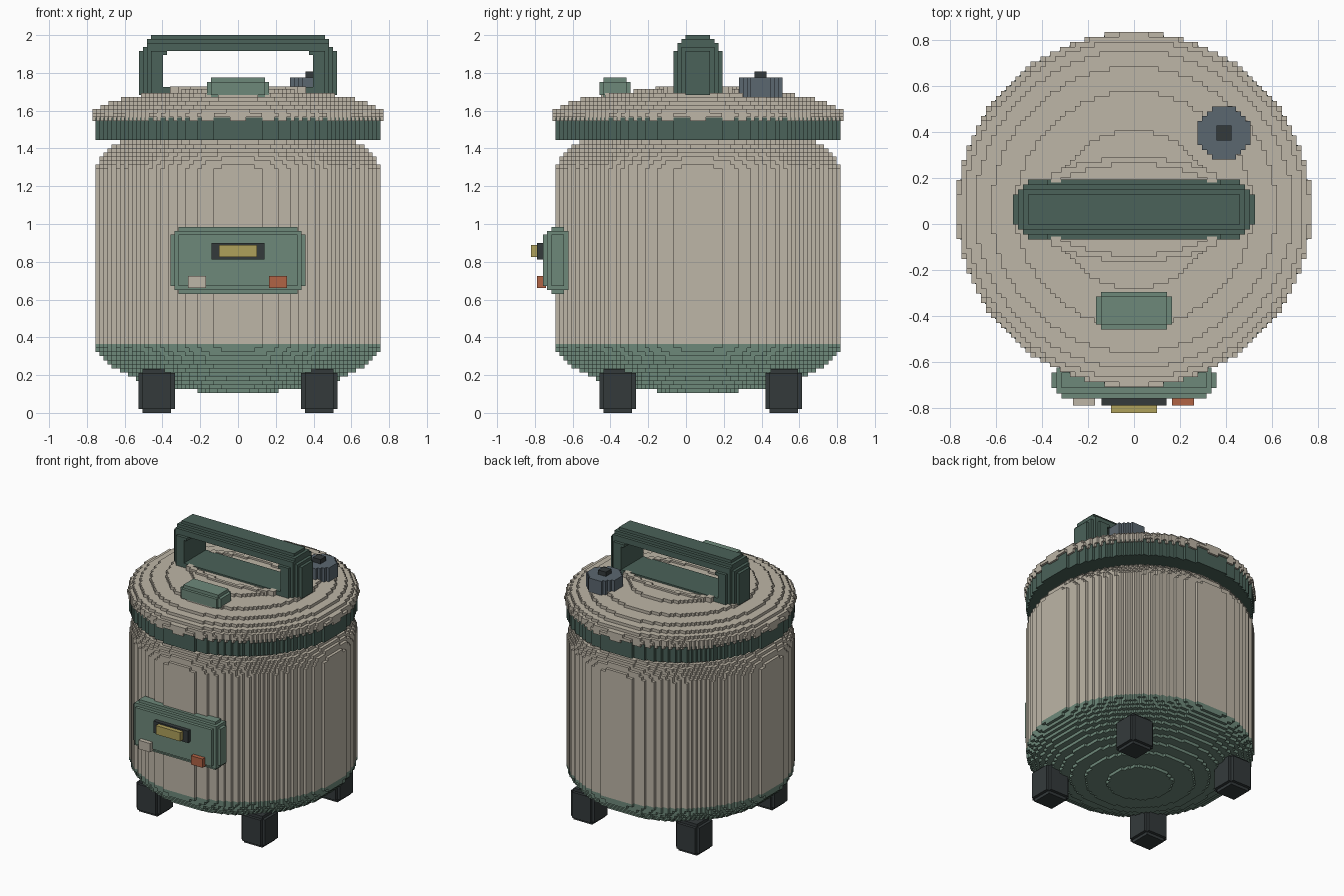
import bpy
import math

if "Cube" in bpy.data.objects:
    bpy.data.objects.remove(bpy.data.objects["Cube"], do_unlink=True)

STEP = 0.0215          # block size
CY = 0.063             # y of the pot's axis
R = 0.755              # pot radius


def material(name, rgb):
    m = bpy.data.materials.new(name)
    m.use_nodes = True
    col = (*rgb, 1.0)
    m.diffuse_color = col
    m.node_tree.nodes["Principled BSDF"].inputs["Base Color"].default_value = col
    return m


BEIGE = material("beige", (0.51, 0.465, 0.385))
SAGE = material("sage_green", (0.155, 0.25, 0.195))
PINE = material("dark_green", (0.069, 0.122, 0.10))
BLACK = material("charcoal", (0.034, 0.042, 0.044))
SLATE = material("slate_grey", (0.105, 0.135, 0.16))
GOLD = material("mustard", (0.43, 0.355, 0.105))
RUST = material("rust_orange", (0.44, 0.125, 0.06))


def blocks(name, mat, lo, hi, inside=None, step=STEP):
    """Fill a box with small blocks where inside(x, y, z) holds; skin them with merged strips."""
    n = [max(1, round((hi[i] - lo[i]) / step)) for i in range(3)]
    size = [(hi[i] - lo[i]) / n[i] for i in range(3)]
    cells = set()
    for i in range(n[0]):
        x = lo[0] + (i + 0.5) * size[0]
        for j in range(n[1]):
            y = lo[1] + (j + 0.5) * size[1]
            for k in range(n[2]):
                if inside is None or inside(x, y, lo[2] + (k + 0.5) * size[2]):
                    cells.add((i, j, k))

    index, verts, faces = {}, [], []

    def vert(p):
        if p not in index:
            index[p] = len(verts)
            verts.append([lo[a] + p[a] * size[a] for a in range(3)])
        return index[p]

    def moved(c, axis, d):
        return tuple(c[a] + (d if a == axis else 0) for a in range(3))

    # side strips run along z, top and bottom strips along x
    for axis, run, across in ((0, 2, 1), (1, 2, 0), (2, 0, 1)):
        for sign in (-1, 1):
            skin = {c for c in cells if moved(c, axis, sign) not in cells}
            for c in skin:
                if moved(c, run, -1) in skin:
                    continue
                length = 1
                while moved(c, run, length) in skin:
                    length += 1
                a = moved(c, axis, 1) if sign > 0 else c
                b = moved(a, across, 1)
                quad = [a, b, moved(b, run, length), moved(a, run, length)]
                # keep normals pointing outward
                if ((across + 1) % 3 == run) != (sign > 0):
                    quad.reverse()
                faces.append([vert(p) for p in quad])

    mesh = bpy.data.meshes.new(name)
    mesh.from_pydata(verts, [], faces)
    mesh.materials.append(mat)
    mesh.update()
    ob = bpy.data.objects.new(name, mesh)
    bpy.context.collection.objects.link(ob)
    return ob


def chamfer(lo, hi, c):
    """Rule for a box whose edges are cut back by c."""
    def rule(x, y, z):
        d = sorted(min(p - a, b - p) for p, a, b in zip((x, y, z), lo, hi))
        return d[0] + d[1] >= c
    return rule


def soft_box(name, mat, lo, hi, c=STEP * 1.2):
    return blocks(name, mat, lo, hi, chamfer(lo, hi, c))


def lathe(name, mat, r, z0, z1, radius):
    """Round part about the pot's axis, with radius given by height."""
    return blocks(name, mat, (-r, CY - r, z0), (r, CY + r, z1),
                  lambda x, y, z: math.hypot(x, y - CY) <= radius(z))


def ellipse(r, centre, height):
    return lambda z: r * math.sqrt(max(0.0, 1 - ((z - centre) / height) ** 2))


# Pot: rounded bowl, straight shell with a curved shoulder, rim band, domed lid
lathe("base_bowl", SAGE, R, 0.105, 0.365, ellipse(R, 0.365, 0.26))
shoulder = ellipse(R, 1.27, 0.29)
lathe("pot_body", BEIGE, R, 0.365, 1.53, lambda z: R if z < 1.27 else shoulder(z))
lathe("rim_band", PINE, R, 1.445, 1.565, lambda z: R)
lathe("lid", BEIGE, 0.77, 1.46, 1.715, ellipse(0.77, 1.578, 0.141))


# Low raised lip on the lid, either side of the handle
def lip_rule(x, y, z):
    d = math.hypot(x / 0.48, (y - CY) / 0.225)
    return 0.88 < d <= 1.0


blocks("lid_lip", BEIGE, (-0.36, CY - 0.225, 1.69), (0.36, CY + 0.225, 1.728), lip_rule)

# Handle: chamfered frame with an open window, its lower bar sunk in the lid
h_lo, h_hi = (-0.525, CY - 0.13, 1.60), (0.525, CY + 0.13, 2.0)
handle_outer = chamfer(h_lo, h_hi, 0.085)


def handle_rule(x, y, z):
    dx, dz = 0.40 - abs(x), min(z - 1.72, 1.91 - z)
    window = dx > 0 and dz > 0 and (dx + dz > 0.03 or z < 1.8)
    return handle_outer(x, y, z) and not window


blocks("handle", PINE, h_lo, h_hi, handle_rule)

# Lid button
soft_box("lid_button", SAGE, (-0.165, -0.457, 1.66), (0.165, -0.295, 1.775))

# Steam valve: eight-sided knob with a small cap
KX, KY, KR = 0.39, 0.395, 0.115
blocks("valve_knob", SLATE, (KX - KR, KY - KR, 1.67), (KX + KR, KY + KR, 1.775),
       lambda x, y, z: abs(x - KX) + abs(y - KY) <= KR * 1.42)
blocks("valve_cap", BLACK, (KX - 0.032, KY - 0.032, 1.76), (KX + 0.032, KY + 0.032, 1.807), step=1)

# Control panel with display and two buttons
soft_box("control_panel", SAGE, (-0.357, -0.757, 0.63), (0.357, -0.60, 0.985), 0.045)
soft_box("display_frame", BLACK, (-0.163, -0.788, 0.79), (0.163, -0.74, 0.922))
blocks("display", GOLD, (-0.10, -0.82, 0.825), (0.10, -0.77, 0.89), step=1)
blocks("left_button", RUST, (0.165, -0.788, 0.66), (0.26, -0.74, 0.725), step=1)
blocks("right_button", BEIGE, (-0.265, -0.788, 0.66), (-0.17, -0.74, 0.725), step=1)

# Feet
for side, x in (("left", 0.43), ("right", -0.43)):
    for end, y in (("front", -0.362), ("back", 0.518)):
        soft_box(f"{end}_{side}_foot", BLACK,
                 (x - 0.097, y - 0.097, 0.0), (x + 0.097, y + 0.097, 0.232))
